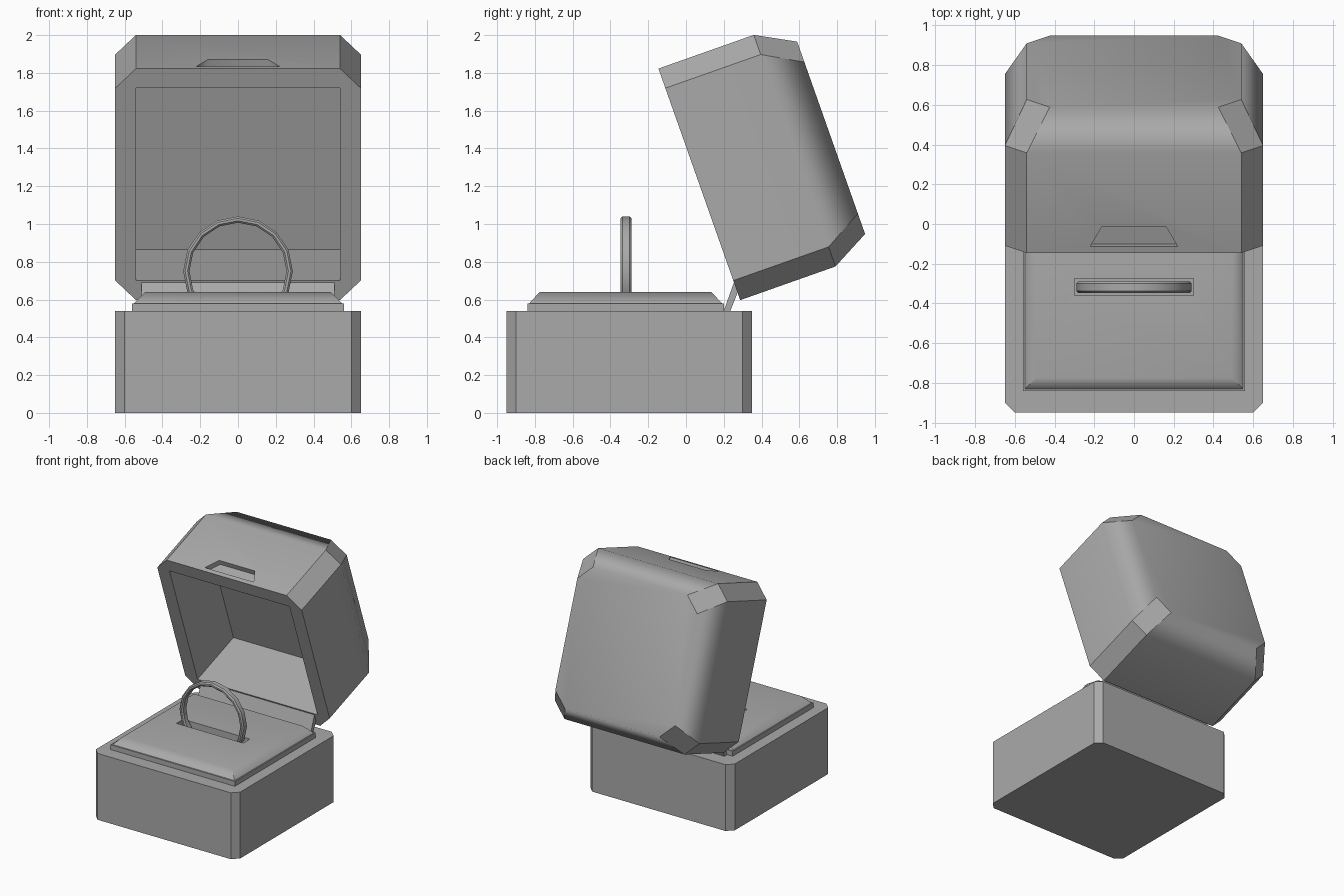
import bpy, bmesh
from math import radians, pi
from mathutils import Matrix, Vector

cube = bpy.data.objects.get("Cube")
if cube:
    bpy.data.objects.remove(cube)

grey = bpy.data.materials.new("plain grey")
grey.use_nodes = True
colour = (0.4, 0.4, 0.4, 1)
grey.diffuse_color = colour
grey.node_tree.nodes["Principled BSDF"].inputs["Base Color"].default_value = colour


def make(name, bm, matrix=Matrix()):
    bmesh.ops.recalc_face_normals(bm, faces=bm.faces)
    mesh = bpy.data.meshes.new(name)
    bm.to_mesh(mesh)
    bm.free()
    mesh.materials.append(grey)
    obj = bpy.data.objects.new(name, mesh)
    obj.matrix_world = matrix
    bpy.context.collection.objects.link(obj)
    return obj


def solid(name, sections, matrix=Matrix()):
    """Skin matching cross-sections and cap both ends."""
    bm = bmesh.new()
    loops = [[bm.verts.new(p) for p in s] for s in sections]
    for a, b in zip(loops, loops[1:]):
        for i in range(len(a)):
            j = (i + 1) % len(a)
            bm.faces.new((a[i], a[j], b[j], b[i]))
    bm.faces.new(loops[0])
    bm.faces.new(loops[-1])
    return make(name, bm, matrix)


def outline(hx, hy, z, cut=0, cy=0):
    """Rectangle at height z, with optional cut corners."""
    if cut:
        pts = [(hx, hy - cut), (hx - cut, hy), (cut - hx, hy), (-hx, hy - cut),
               (-hx, cut - hy), (cut - hx, -hy), (hx - cut, -hy), (hx, cut - hy)]
    else:
        pts = [(hx, hy), (-hx, hy), (-hx, -hy), (hx, -hy)]
    return [(x, y + cy, z) for x, y in pts]


def activate(obj):
    bpy.ops.object.select_all(action="DESELECT")
    obj.select_set(True)
    bpy.context.view_layer.objects.active = obj


def carve(obj, cutter):
    activate(obj)
    mod = obj.modifiers.new("carve", "BOOLEAN")
    mod.object, mod.solver = cutter, "EXACT"
    bpy.ops.object.modifier_apply(modifier=mod.name)


def soften(obj, angle):
    activate(obj)
    bpy.ops.object.shade_smooth_by_angle(angle=radians(angle))


# Base with cut upright corners
solid("base", [outline(0.65, 0.65, z, 0.05, -0.3) for z in (0, 0.54)])

# Cushion: upright lip and sloping pad, with a slot for the ring
RING_Y = -0.318
lip = solid("cushion_lip", [outline(0.56, 0.52, z, 0, -0.32) for z in (0.54, 0.58)])
pad = solid("cushion_pad", [outline(0.55, 0.51, 0.58, 0, -0.32),
                            outline(0.49, 0.455, 0.64, 0, -0.32)])
slot = solid("slot_cutter", [outline(0.3, 0.043, z, 0, RING_Y) for z in (0.545, 0.7)])
for part in (lip, pad):
    carve(part, slot)
bpy.data.objects.remove(slot)
soften(pad, 50)
pad.modifiers.new("weighted", "WEIGHTED_NORMAL").keep_sharp = True

# Ring: band profile with cut edges, spun round
bm = bmesh.new()
inner, outer, half, c = 0.257, 0.29, 0.029, 0.01
profile = [(inner, c - half), (inner + c, -half), (outer - c, -half), (outer, c - half),
           (outer, half - c), (outer - c, half), (inner + c, half), (inner, half - c)]
verts = [bm.verts.new((r, y, 0)) for r, y in profile]
edges = [bm.edges.new((verts[i - 1], v)) for i, v in enumerate(verts)]
bmesh.ops.spin(bm, geom=verts + edges, axis=(0, 1, 0), angle=2 * pi, steps=16)
bmesh.ops.remove_doubles(bm, verts=bm.verts, dist=0.0005)
soften(make("ring", bm, Matrix.Translation((0, RING_Y, 0.75))), 30)

# Hinge strip
solid("hinge", [[(x, 0.2, 0.54), (x, 0.235, 0.54), (x, 0.295, 0.69), (x, 0.257, 0.7)]
                for x in (-0.51, 0.51)])

# Lid: built with its opening flat at local z = 0, then tilted open
tilt = Matrix.Rotation(radians(19.45), 4, "X")
centre = Vector((0, 0.287, 0.597)) + tilt @ Vector((0, 0, 0.65))
place = Matrix.Translation(centre) @ tilt @ Matrix.Rotation(-pi / 2, 4, "X")
lid = solid("lid", [outline(0.65, 0.65, 0, 0.11), outline(0.65, 0.65, 0.535, 0.11),
                    outline(0.54, 0.54, 0.74, 0.115)], place)
cavity = solid("cavity_cutter", [outline(0.54, 0.54, z) for z in (-0.1, 0.49)], place)
notch = solid("notch_cutter", [[(0.22, y, 0.035), (0.16, y, 0.142),
                                (-0.16, y, 0.142), (-0.22, y, 0.035)]
                               for y in (-0.7, -0.61)], place)
for cutter in (cavity, notch):
    carve(lid, cutter)
    bpy.data.objects.remove(cutter)

# Lid shading: soft round the back, crisp at the cut corners
bm = bmesh.new()
bm.from_mesh(lid.data)
bm.normal_update()
for face in bm.faces:
    face.smooth = True
for edge in bm.edges:
    corner = any(abs(f.normal.x) > 0.3 and abs(f.normal.y) > 0.3 for f in edge.link_faces)
    edge.smooth = not corner and edge.calc_face_angle(pi) < radians(65)
bm.to_mesh(lid.data)
bm.free()
lid.modifiers.new("weighted", "WEIGHTED_NORMAL").keep_sharp = True
